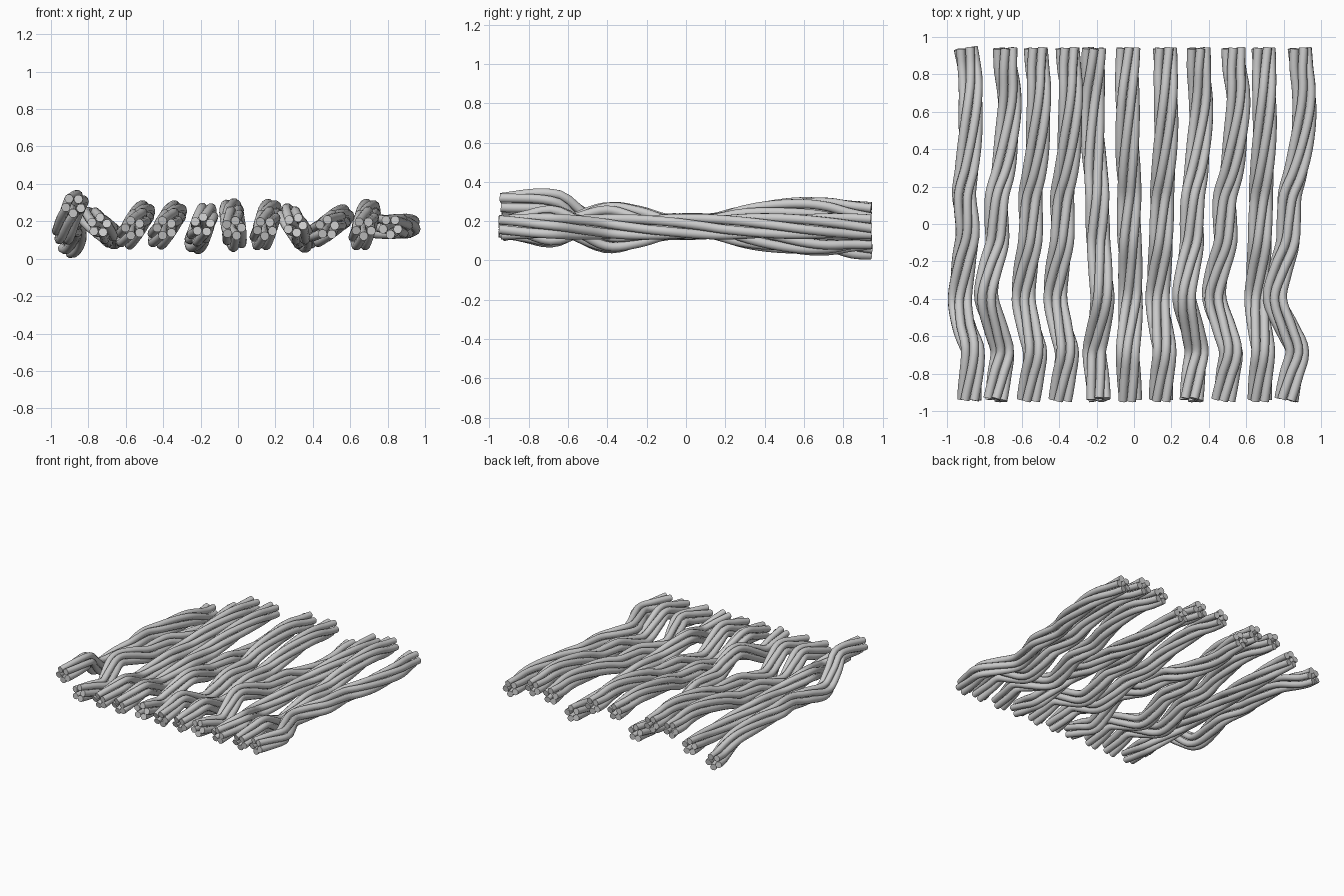
import bpy, math
from mathutils import Vector

if "Cube" in bpy.data.objects:
    bpy.data.objects.remove(bpy.data.objects["Cube"])

STRANDS, RING, RADIUS = 5, 0.0425, 0.0242
STEPS, Z0, HALF = 60, 0.172, 0.94

# wave shared by all hanging ropes: (y, sideways offset)
WAVE = [(-.94, -.01), (-.80, .02), (-.68, .045), (-.57, 0), (-.4, -.07), (-.25, -.045),
        (-.1, 0), (.02, .002), (.15, .005), (.27, .04), (.4, .065), (.6, .087), (.72, .085), (.83, .068), (.94, .06)]
# first rope sags more: (y, x) and (y, z)
FIRST_X = [(-.94, -.88), (-.68, -.865), (-.55, -.905), (-.4, -.93), (-.2, -.91), (-.05, -.887),
           (.15, -.91), (.3, -.89), (.6, -.872), (.75, -.873), (.94, -.90)]
FIRST_Z = [(-.94, .285), (-.66, .297), (-.56, .23), (-.42, .14), (-.2, .155), (0, .175),
           (.2, .17), (.6, .14), (.84, .075), (.94, .07)]
# other ropes: (x position, wave direction in degrees)
ROPES = [(-.735, -40), (-.555, 57), (-.385, 57), (-.193, -110), (-.025, 97),
         (.147, 73), (.31, -57), (.485, 37), (.675, 74), (.825, 2)]


def sample(table, y):
    """Smooth interpolation through the table points."""
    i = 0
    while i < len(table) - 2 and y > table[i + 1][0]:
        i += 1

    def slope(k):
        a, b = table[max(k - 1, 0)], table[min(k + 1, len(table) - 1)]
        return (b[1] - a[1]) / (b[0] - a[0])
    (ya, va), (yb, vb) = table[i], table[i + 1]
    h = yb - ya
    t = (y - ya) / h
    return ((2*t**3 - 3*t**2 + 1) * va + (t**3 - 2*t**2 + t) * h * slope(i)
            + (3*t**2 - 2*t**3) * vb + (t**3 - t**2) * h * slope(i + 1))


def rope(name, path, phase):
    """Twisted bundle of round strands around a centre path."""
    cu = bpy.data.curves.new(name, 'CURVE')
    cu.dimensions = '3D'
    cu.bevel_depth = RADIUS
    cu.bevel_resolution = 3
    cu.use_fill_caps = True
    ys = [-HALF + 2 * HALF * i / STEPS for i in range(STEPS + 1)]
    centres = [path(y) for y in ys]
    for s in range(STRANDS):
        sp = cu.splines.new('POLY')
        sp.points.add(STEPS)
        for i, y in enumerate(ys):
            tan = (centres[min(i + 1, STEPS)] - centres[max(i - 1, 0)]).normalized()
            side = (Vector((1, 0, 0)) - tan * tan.x).normalized()
            up = side.cross(tan)
            a = phase + 2 * math.pi * s / STRANDS + 3.3 * y
            p = centres[i] + RING * (math.sin(a) * side + math.cos(a) * up)
            sp.points[i].co = (*p, 1)
    ob = bpy.data.objects.new(name, cu)
    bpy.context.collection.objects.link(ob)
    bpy.ops.object.select_all(action='DESELECT')
    ob.select_set(True)
    bpy.context.view_layer.objects.active = ob
    bpy.ops.object.convert(target='MESH')
    bpy.ops.object.shade_smooth_by_angle(angle=math.radians(50))


# sagging outer rope
rope("rope_1", lambda y: Vector((sample(FIRST_X, y), y, sample(FIRST_Z, y))), 0)

# ten waved ropes
for n, (x, deg) in enumerate(ROPES):
    ang = math.radians(deg)

    def path(y, x=x, c=math.cos(ang), s=math.sin(ang)):
        u = sample(WAVE, y)
        return Vector((x + c * u, y, Z0 + s * u))
    rope(f"rope_{n + 2}", path, -ang)
